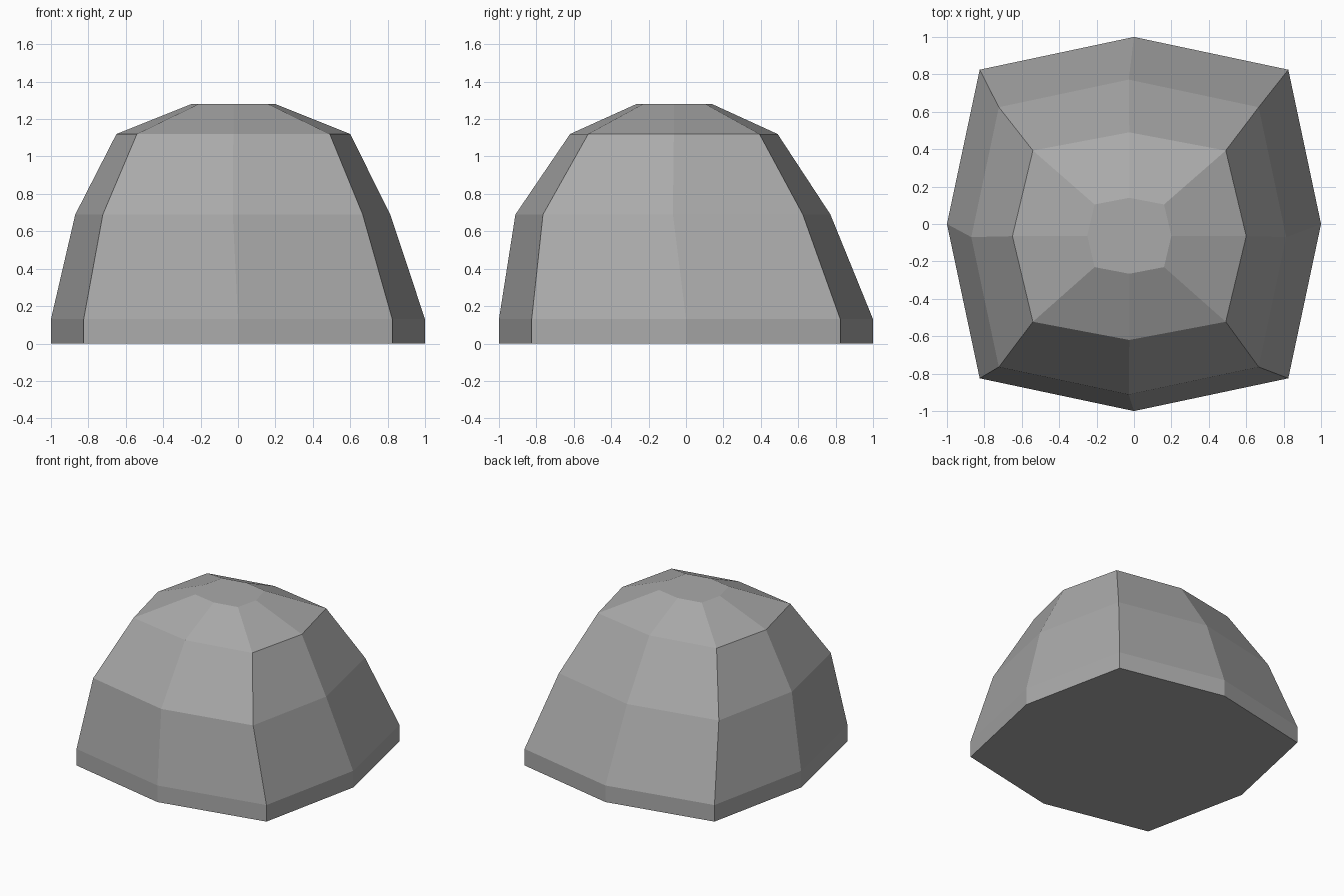
import bpy
import bmesh
import math

cube = bpy.data.objects.get("Cube")
if cube:
    bpy.data.objects.remove(cube, do_unlink=True)

# Stone colour
stone = bpy.data.materials.new("stone_grey")
stone.use_nodes = True
colour = (0.4, 0.4, 0.4, 1)
stone.diffuse_color = colour
stone.node_tree.nodes["Principled BSDF"].inputs["Base Color"].default_value = colour

# Eight-sided rings, bottom to top: height, centre x, centre y, half width, half depth
RINGS = [
    (0.0, 0.0, 0.0, 1.0, 1.0),
    (0.13, 0.0, 0.0, 1.0, 1.0),
    (0.69, -0.028, -0.07, 0.842, 0.842),
    (1.12, -0.025, -0.065, 0.625, 0.555),
    (1.28, -0.025, -0.063, 0.225, 0.203),
]
SIDES = 8
CORNER = 0.825  # corner offset along each axis, relative to the half size


def ring_verts(bm, z, cx, cy, half_x, half_y):
    verts = []
    for i in range(SIDES):
        angle = math.tau * i / SIDES
        scale = CORNER * math.sqrt(2) if i % 2 else 1
        verts.append(bm.verts.new((cx + half_x * scale * math.cos(angle),
                                   cy + half_y * scale * math.sin(angle), z)))
    return verts


# Rock dome: stacked rings joined by side faces and closed by two caps
bm = bmesh.new()
rings = [ring_verts(bm, *ring) for ring in RINGS]
for low, high in zip(rings, rings[1:]):
    for i in range(SIDES):
        j = (i + 1) % SIDES
        bm.faces.new((low[i], low[j], high[j], high[i]))
bm.faces.new(rings[0][::-1])
bm.faces.new(rings[-1])
bm.normal_update()

mesh = bpy.data.meshes.new("rock_dome")
bm.to_mesh(mesh)
bm.free()
mesh.materials.append(stone)
rock = bpy.data.objects.new("rock_dome", mesh)
bpy.context.collection.objects.link(rock)
